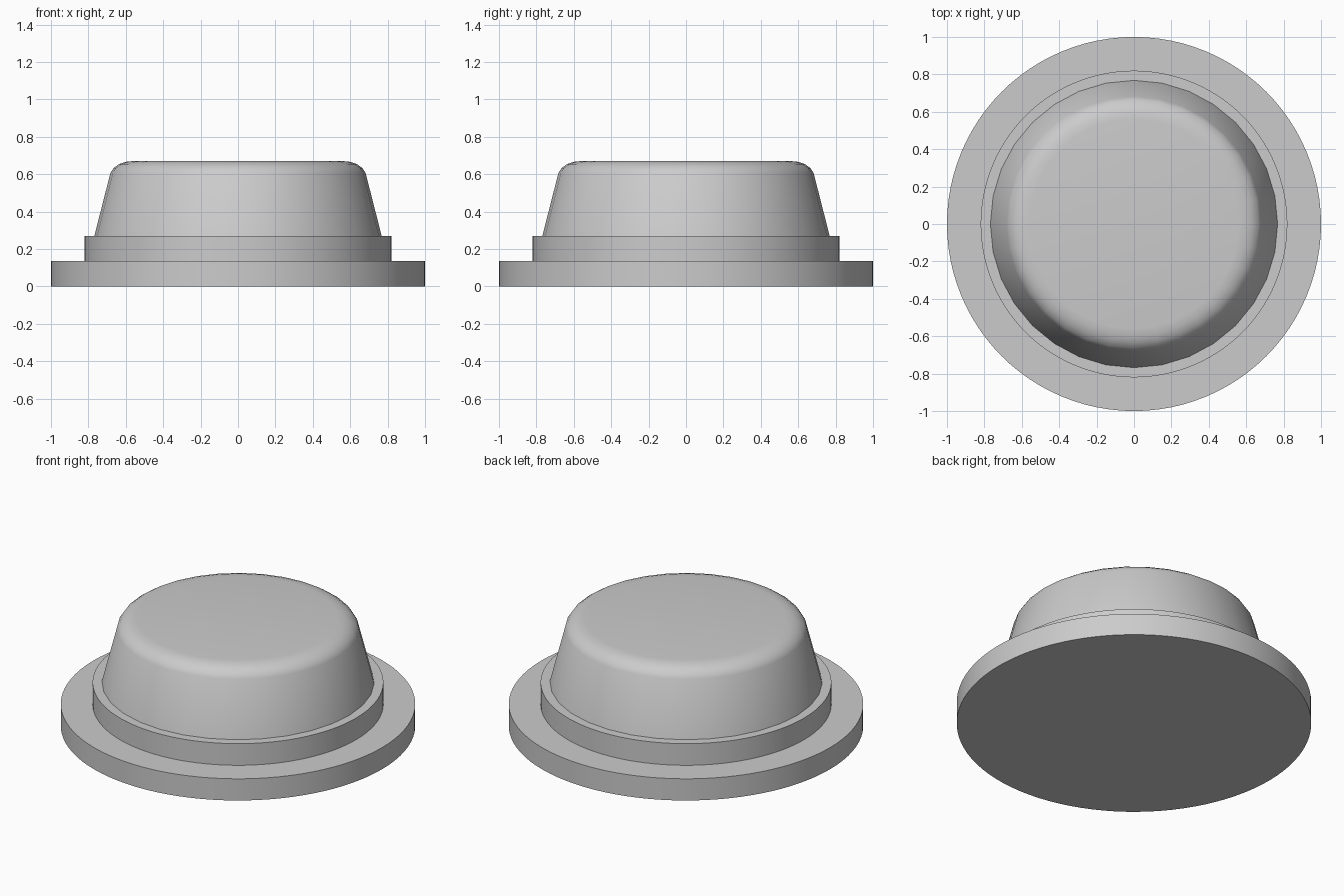
import bpy
import math

cube = bpy.data.objects.get("Cube")
if cube:
    bpy.data.objects.remove(cube, do_unlink=True)

grey = bpy.data.materials.new("plain grey")
grey.use_nodes = True
colour = (0.6, 0.6, 0.6, 1)
grey.diffuse_color = colour
grey.node_tree.nodes["Principled BSDF"].inputs["Base Color"].default_value = colour


def lathe(name, profile, sides):
    """Turn a (radius, height) profile around z and cap both ends."""
    verts = [(r * math.cos(math.tau * i / sides), r * math.sin(math.tau * i / sides), z)
             for r, z in profile for i in range(sides)]
    faces = [(k * sides + i, k * sides + (i + 1) % sides,
              (k + 1) * sides + (i + 1) % sides, (k + 1) * sides + i)
             for k in range(len(profile) - 1) for i in range(sides)]
    faces.append(tuple(reversed(range(sides))))
    faces.append(tuple(range(len(verts) - sides, len(verts))))
    mesh = bpy.data.meshes.new(name)
    mesh.from_pydata(verts, [], faces)
    mesh.materials.append(grey)
    obj = bpy.data.objects.new(name, mesh)
    bpy.context.collection.objects.link(obj)
    bpy.ops.object.select_all(action="DESELECT")
    obj.select_set(True)
    bpy.context.view_layer.objects.active = obj
    bpy.ops.object.shade_smooth_by_angle(angle=math.radians(35))


# Wide flange and raised collar in one stepped body
lathe("stepped_base", [(1, 0), (1, 0.135), (0.82, 0.135), (0.82, 0.27)], 96)

# Tapered cap with a rounded top rim
lathe("tapered_cap", [(0.768, 0.27), (0.682, 0.607), (0.665, 0.633),
                      (0.635, 0.654), (0.6, 0.666), (0.56, 0.67)], 32)
